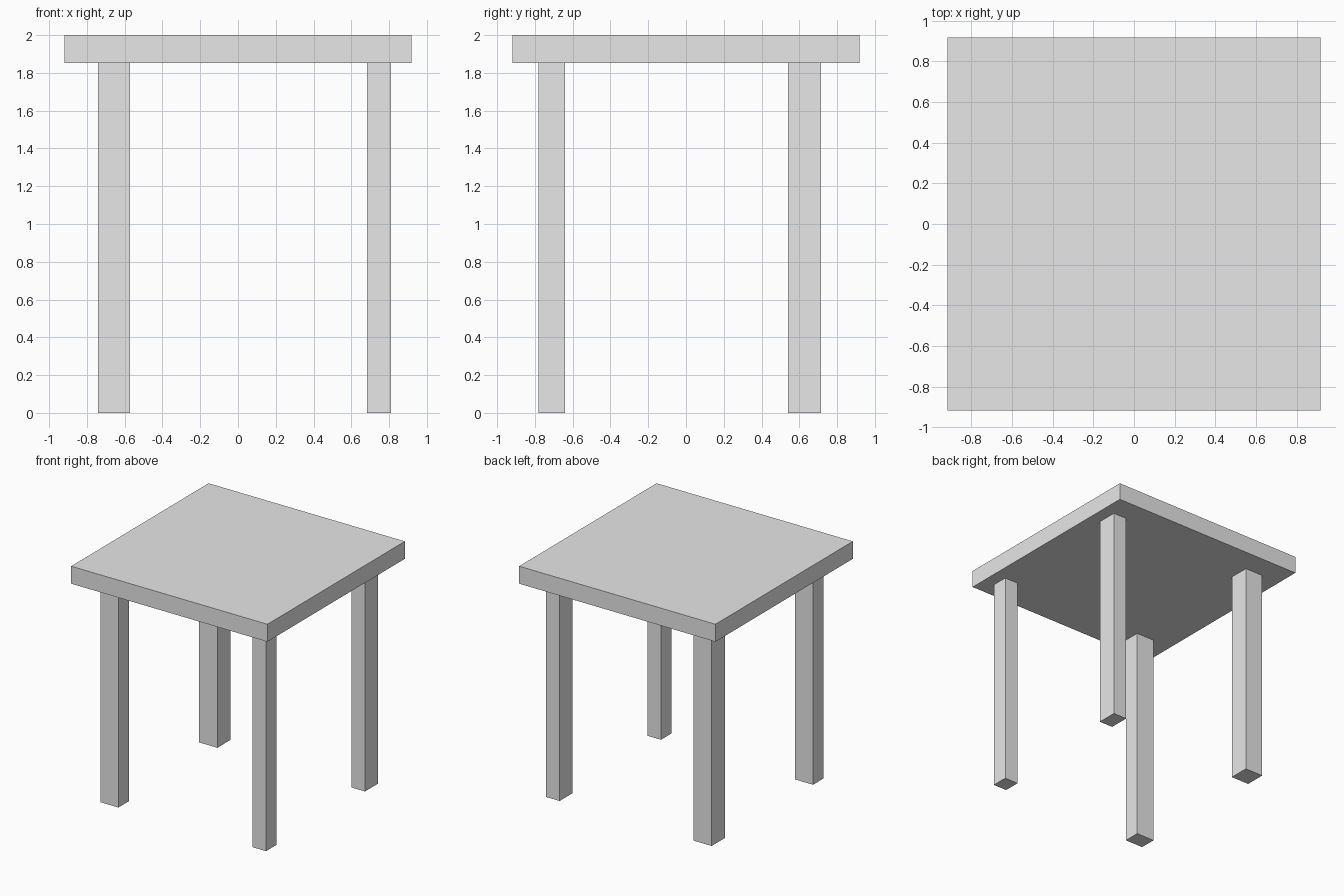
import bpy

# Remove the default cube
default_cube = bpy.data.objects.get("Cube")
if default_cube:
    bpy.data.objects.remove(default_cube, do_unlink=True)

# Single plain grey
grey = bpy.data.materials.new("light_grey")
grey.use_nodes = True
colour = (0.8, 0.8, 0.8, 1)
grey.diffuse_color = colour
for node in grey.node_tree.nodes:
    if node.type == 'BSDF_PRINCIPLED':
        node.inputs["Base Color"].default_value = colour


def box(name, x_span, y_span, z_span):
    """Flat-shaded box filling the given ranges."""
    spans = (x_span, y_span, z_span)
    bpy.ops.mesh.primitive_cube_add(size=1, location=[(a + b) / 2 for a, b in spans])
    obj = bpy.context.object
    obj.name = name
    obj.scale = [b - a for a, b in spans]
    bpy.ops.object.transform_apply(location=False, rotation=False, scale=True)
    obj.data.materials.append(grey)
    return obj


HALF = 0.918
UNDERSIDE = 1.852

# Square table top
box("table_top", (-HALF, HALF), (-HALF, HALF), (UNDERSIDE, 2))

# Four legs, each side with its own thickness and inset
sides = {"right": (-0.741, -0.571), "left": (0.682, 0.81)}
ends = {"front": (-0.782, -0.64), "back": (0.54, 0.715)}
for end, y_span in ends.items():
    for side, x_span in sides.items():
        box(f"{end}_{side}_leg", x_span, y_span, (0, UNDERSIDE))
